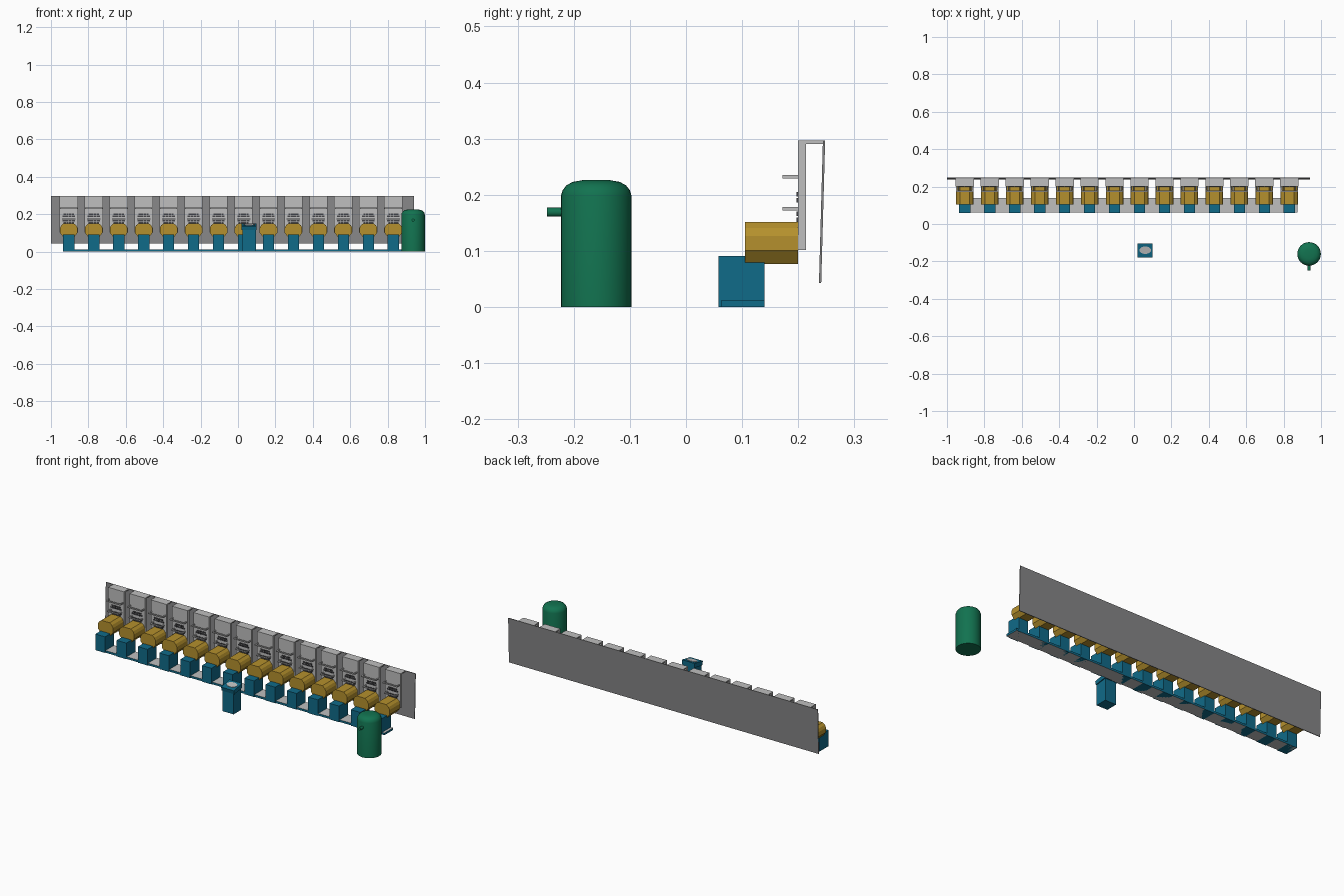
import bpy, bmesh, math
from mathutils import Vector

if "Cube" in bpy.data.objects:
    bpy.data.objects.remove(bpy.data.objects["Cube"])


def material(name, rgb):
    m = bpy.data.materials.new(name)
    m.diffuse_color = (*rgb, 1)
    m.use_nodes = True
    m.node_tree.nodes["Principled BSDF"].inputs["Base Color"].default_value = m.diffuse_color
    return m


GREEN = material("green", (0.006, 0.17, 0.08))
BLUE = material("teal blue", (0.005, 0.145, 0.25))
YELLOW = material("mustard", (0.46, 0.28, 0.026))
LIGHT = material("light grey", (0.52, 0.52, 0.52))
GREY = material("mid grey", (0.24, 0.24, 0.245))
DARK = material("dark grey", (0.06, 0.06, 0.065))


def finish(name, bm, *mats):
    bmesh.ops.recalc_face_normals(bm, faces=bm.faces)
    me = bpy.data.meshes.new(name)
    bm.to_mesh(me)
    bm.free()
    ob = bpy.data.objects.new(name, me)
    bpy.context.collection.objects.link(ob)
    for m in mats:
        me.materials.append(m)
    return ob


def prism(bm, pts, offset):
    """Extrude a planar outline along an offset."""
    a = [bm.verts.new(p) for p in pts]
    b = [bm.verts.new(Vector(p) + Vector(offset)) for p in pts]
    bm.faces.new(a)
    bm.faces.new(b[::-1])
    n = len(a)
    for i in range(n):
        bm.faces.new((a[i], a[(i + 1) % n], b[(i + 1) % n], b[i]))


def box(bm, x0, x1, y0, y1, z0, z1):
    prism(bm, [(x0, y0, z0), (x1, y0, z0), (x1, y1, z0), (x0, y1, z0)], (0, 0, z1 - z0))


# Leaning back wall
bm = bmesh.new()
prism(bm, [(-1, 0.237, 0.043), (-1, 0.241, 0.043), (-1, 0.248, 0.297), (-1, 0.244, 0.297)], (1.942, 0, 0))
finish("back_wall", bm, GREY)

# Long floor plate with a grey top and blue rim
bm = bmesh.new()
box(bm, -0.935, 0.875, 0.062, 0.14, 0, 0.012)
plate = finish("floor_plate", bm, BLUE, LIGHT)
for p in plate.data.polygons:
    p.material_index = 1 if abs(p.normal.z) > 0.5 else 0

# Row of fourteen stations
for i in range(14):
    x = -0.905 + i * 0.1335

    bm = bmesh.new()  # seat post
    box(bm, x - 0.03, x + 0.03, 0.058, 0.14, 0, 0.091)
    finish(f"post_{i}", bm, BLUE)

    bm = bmesh.new()  # arched body
    half = [(0.028, 0.077), (0.047, 0.101), (0.047, 0.127), (0.04, 0.141), (0.026, 0.152)]
    outline = half + [(-a, z) for a, z in reversed(half)]
    prism(bm, [(x + a, 0.105, z) for a, z in outline], (0, 0.095, 0))
    finish(f"body_{i}", bm, YELLOW)

    bm = bmesh.new()  # upright panel hooked over the wall
    hook = [(0.2, 0.102), (0.214, 0.102), (0.214, 0.291), (0.246, 0.291), (0.246, 0.297), (0.2, 0.297)]
    prism(bm, [(x - 0.049, y, z) for y, z in hook], (0.098, 0, 0))
    finish(f"panel_{i}", bm, LIGHT)

    bm = bmesh.new()  # two thin shelf rails
    for z, w in ((0.229, 0.046), (0.172, 0.036)):
        box(bm, x - w, x + w, 0.172, 0.179, z, z + 0.006)
        for s in (-1, 1):
            box(bm, x + s * w - s * 0.006, x + s * w, 0.179, 0.2, z, z + 0.006)
    finish(f"shelf_rails_{i}", bm, LIGHT)

    bm = bmesh.new()  # rows of dark slots
    for z, w in ((0.201, 0.028), (0.19, 0.034), (0.166, 0.034), (0.156, 0.028)):
        for k in range(4):
            cx = x - w + (k + 0.5) * w / 2
            box(bm, cx - w * 0.22, cx + w * 0.22, 0.197, 0.2005, z - 0.004, z + 0.004)
    finish(f"slots_{i}", bm, DARK)

# Drinking pedestal: column, sloped head, basin plate
bm = bmesh.new()
box(bm, 0.025, 0.095, -0.175, -0.108, 0, 0.135)
finish("pedestal_column", bm, BLUE)
bm = bmesh.new()
prism(bm, [(0.02, -0.175, 0.115), (0.02, -0.18, 0.137), (0.02, -0.105, 0.151), (0.02, -0.105, 0.125)], (0.08, 0, 0))
finish("pedestal_head", bm, BLUE)
bm = bmesh.new()
ring = []
for k in range(20):
    t = k * math.tau / 20
    y = -0.14 + 0.02 * math.sin(t)
    ring.append((0.06 + 0.031 * math.cos(t), y, 0.1425 + (y + 0.14) * 0.187))
prism(bm, ring, (0, 0, 0.004))
finish("pedestal_basin", bm, LIGHT)

# Domed green tank
profile = [(0.063, 0), (0.063, 0.198), (0.06, 0.208), (0.053, 0.217), (0.042, 0.223), (0.025, 0.226)]
bm = bmesh.new()
rings = [[bm.verts.new((0.936 + r * math.cos(k * math.tau / 32), -0.16 + r * math.sin(k * math.tau / 32), z))
          for k in range(32)] for r, z in profile]
for a, b in zip(rings, rings[1:]):
    for k in range(32):
        bm.faces.new((a[k], a[(k + 1) % 32], b[(k + 1) % 32], b[k]))
bm.faces.new(rings[0])
bm.faces.new(rings[-1])
tank = finish("tank", bm, GREEN)

# Spout on the tank front
bm = bmesh.new()
prism(bm, [(0.936 + 0.008 * math.cos(k * math.tau / 12), -0.248, 0.169 + 0.008 * math.sin(k * math.tau / 12))
           for k in range(12)], (0, 0.035, 0))
spout = finish("tank_spout", bm, GREEN)

for ob in (tank, spout):
    bpy.ops.object.select_all(action='DESELECT')
    ob.select_set(True)
    bpy.context.view_layer.objects.active = ob
    bpy.ops.object.shade_smooth_by_angle(angle=math.radians(35))
